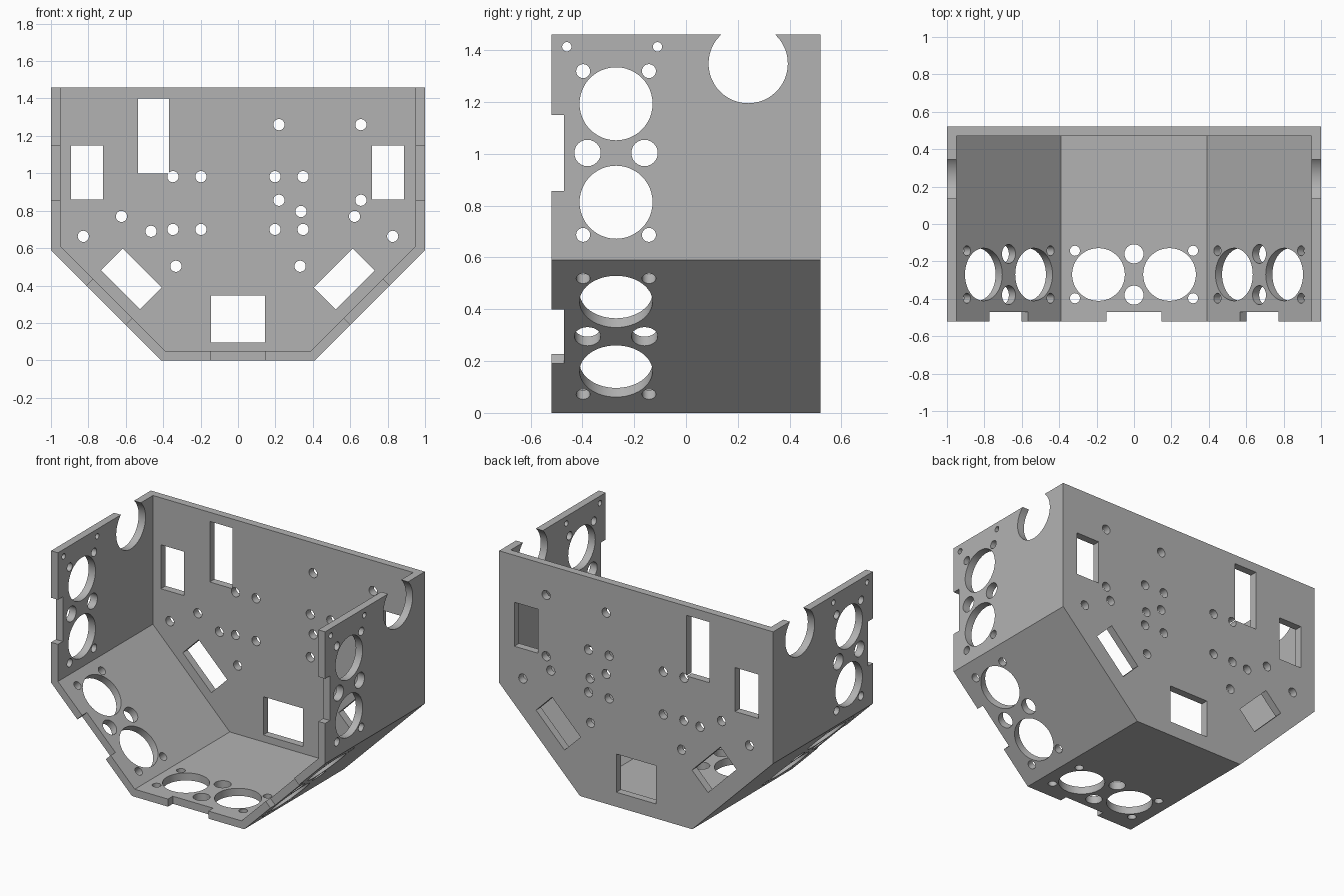
import bpy, bmesh, math
from mathutils import Matrix, Vector

cube = bpy.data.objects.get("Cube")
if cube:
    bpy.data.objects.remove(cube, do_unlink=True)

T = 0.05            # sheet thickness
D = 0.52            # half depth
TOP = 1.46
scene = bpy.context.scene

grey = bpy.data.materials.new("plain grey")
grey.use_nodes = True
grey.diffuse_color = (0.45, 0.45, 0.45, 1)
grey.node_tree.nodes["Principled BSDF"].inputs["Base Color"].default_value = (0.45, 0.45, 0.45, 1)


def prism(bm, points, frame, low, high):
    """Extrude a flat outline along the local z of a frame."""
    ends = [[bm.verts.new(frame @ Vector((x, y, h))) for x, y in points] for h in (low, high)]
    n = len(points)
    faces = [bm.faces.new(ends[0]), bm.faces.new(ends[1])]
    for i in range(n):
        j = (i + 1) % n
        faces.append(bm.faces.new((ends[0][i], ends[0][j], ends[1][j], ends[1][i])))
    bmesh.ops.recalc_face_normals(bm, faces=faces)


def circle(cx, cy, r):
    n = 48 if r > 0.1 else 24
    return [(cx + r * math.cos(math.tau * i / n), cy + r * math.sin(math.tau * i / n)) for i in range(n)]


def rect(cx, cy, w, h, angle=0):
    c, s = math.cos(angle), math.sin(angle)
    return [(cx + c * a * w / 2 - s * b * h / 2, cy + s * a * w / 2 + c * b * h / 2)
            for a, b in ((-1, -1), (1, -1), (1, 1), (-1, 1))]


def make_object(name, bm):
    mesh = bpy.data.meshes.new(name)
    bm.to_mesh(mesh)
    bm.free()
    obj = bpy.data.objects.new(name, mesh)
    scene.collection.objects.link(obj)
    return obj


def outline(inset, top):
    """Tray section: upright sides, sloped corners, flat floor."""
    k = inset * math.tan(math.pi / 8)
    half = [(0.41 - k, inset), (1 - inset, 0.59 + k), (1 - inset, top)]
    return half + [(-x, z) for x, z in reversed(half)]


# Local x, y, z become world x, z, -y
upright = Matrix(((1, 0, 0, 0), (0, 0, -1, 0), (0, 1, 0, 0), (0, 0, 0, 1)))

# Tray body and the hollow that opens to the front and top
bm = bmesh.new()
prism(bm, outline(0, TOP), upright, -D, D)
tray = make_object("motor_tray", bm)
tray.data.materials.append(grey)

bm = bmesh.new()
prism(bm, outline(T, TOP + 0.2), upright, T - D, D + 0.2)
hollow = make_object("hollow_cutter", bm)

# Holes in the four kinds of wall panel
bm = bmesh.new()
s = math.sqrt(0.5)
panels = [((0, 0), (1, 0)), ((0.705, 0.295), (s, s)), ((-0.705, 0.295), (s, -s)),
          ((1, 1.003), (0, 1)), ((-1, 1.003), (0, 1))]
for (px, pz), (ux, uz) in panels:
    side = abs(px) == 1
    frame = Matrix(((ux, 0, uz, px), (0, 1, 0, 0), (uz, 0, -ux, pz), (0, 0, 0, 1)))
    shapes = [rect(0, -D - 0.025, 0.294, 0.15)]              # front tab slot
    for v in (-0.11, 0.11):
        shapes.append(circle(0, -0.27 + v, 0.051))           # centre holes
    for u in (-1, 1):
        shapes.append(circle(u * 0.19, -0.27, 0.141))        # round openings
        for v in (-0.127, 0.127):
            shapes.append(circle(u * 0.316, -0.27 + v, 0.027))
    if side:
        shapes += [circle(0.41, y, 0.018) for y in (-0.46, -0.11)]
        shapes.append(circle(0.345, 0.24, 0.153))            # cable notch in the rim
    for shape in shapes:
        prism(bm, shape, frame, -0.08, 0.08)
panel_holes = make_object("panel_hole_cutter", bm)

# Holes in the back plate
bm = bmesh.new()
windows = [rect(-0.452, 1.2, 0.166, 0.4), rect(0, 0.222, 0.288, 0.252),
           rect(-0.807, 1.005, 0.171, 0.29), rect(0.803, 1.005, 0.171, 0.29),
           rect(-0.57, 0.435, 0.294, 0.165, -math.pi / 4),
           rect(0.568, 0.435, 0.294, 0.165, math.pi / 4)]
for x in (-0.348, -0.198, 0.198, 0.348):
    windows += [circle(x, z, 0.03) for z in (0.982, 0.7)]
for x in (0.219, 0.657):
    windows += [circle(x, z, 0.03) for z in (1.26, 0.856)]
for x in (-1, 1):
    windows += [circle(x * a, z, 0.03) for a, z in ((0.623, 0.77), (0.827, 0.663), (0.332, 0.503))]
windows += [circle(0.337, 0.796, 0.03), circle(-0.465, 0.69, 0.03)]
for shape in windows:
    prism(bm, shape, upright, -D - 0.05, -D + T + 0.05)
back_holes = make_object("back_hole_cutter", bm)

# Cut everything, keep the finished mesh and drop the cutters
cutters = (hollow, panel_holes, back_holes)
for cutter in cutters:
    cutter.hide_render = True
    mod = tray.modifiers.new(cutter.name, "BOOLEAN")
    mod.operation = "DIFFERENCE"
    mod.solver = "EXACT"
    mod.use_self = True
    mod.object = cutter
graph = bpy.context.evaluated_depsgraph_get()
cut_mesh = bpy.data.meshes.new_from_object(tray.evaluated_get(graph))
tray.modifiers.clear()
tray.data = cut_mesh
for cutter in cutters:
    bpy.data.objects.remove(cutter, do_unlink=True)

# Smooth hole walls with sharp rims
bpy.ops.object.select_all(action="DESELECT")
tray.select_set(True)
bpy.context.view_layer.objects.active = tray
bpy.ops.object.shade_smooth_by_angle(angle=math.radians(30))
